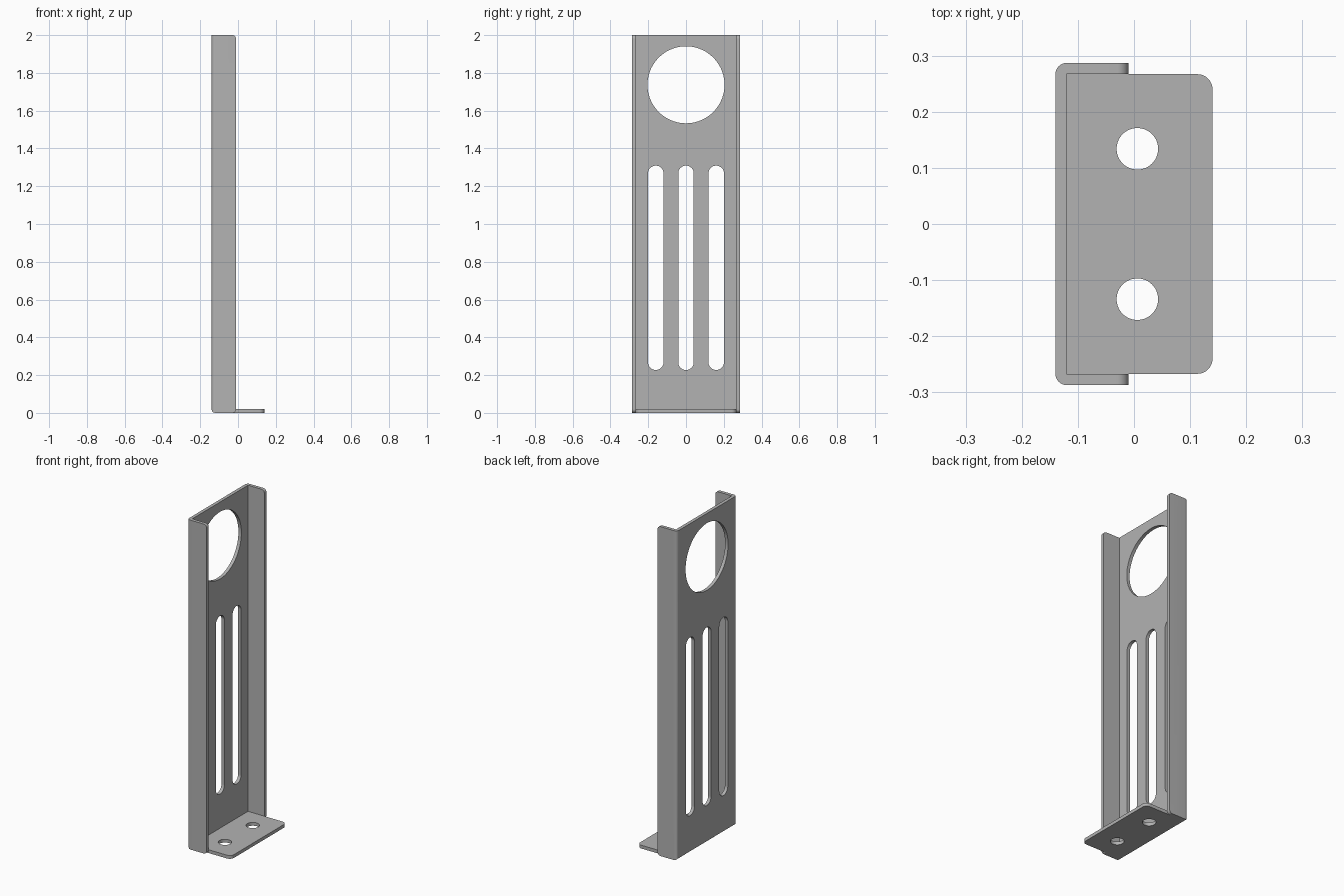
import bpy, bmesh, math
from mathutils import Vector

cube = bpy.data.objects.get("Cube")
if cube:
    bpy.data.objects.remove(cube, do_unlink=True)

grey = bpy.data.materials.new("sheet metal grey")
grey.use_nodes = True
COLOUR = (0.45, 0.45, 0.45, 1)
grey.diffuse_color = COLOUR
grey.node_tree.nodes["Principled BSDF"].inputs["Base Color"].default_value = COLOUR

PLACE = {"x": lambda u, v, w: (w, u, v),
         "y": lambda u, v, w: (u, w, v),
         "z": lambda u, v, w: (u, v, w)}


def outline(corners, steps=8):
    """Right-angled outline; every corner is (u, v, fillet radius)."""
    pts = []
    for i, (u, v, r) in enumerate(corners):
        p = Vector((u, v))
        if r == 0:
            pts.append(p)
            continue
        a = (Vector(corners[i - 1][:2]) - p).normalized()
        b = (Vector(corners[(i + 1) % len(corners)][:2]) - p).normalized()
        centre = p + (a + b) * r
        for k in range(steps + 1):
            t = math.pi / 2 * k / steps
            pts.append(centre - (b * math.cos(t) + a * math.sin(t)) * r)
    return pts


def box(u0, u1, v0, v1, radii):
    """Rectangle corners, anticlockwise from the lower left."""
    return [(u, v, r) for (u, v), r in
            zip(((u0, v0), (u1, v0), (u1, v1), (u0, v1)), radii)]


def prism(name, pts, axis, low, high):
    bm = bmesh.new()
    face = bm.faces.new([bm.verts.new(PLACE[axis](p.x, p.y, low)) for p in pts])
    bmesh.ops.remove_doubles(bm, verts=bm.verts, dist=1e-5)
    face = bm.faces[:][0]
    top = bmesh.ops.extrude_face_region(bm, geom=[face], use_keep_orig=True)["geom"]
    shift = Vector(PLACE[axis](0, 0, high - low))
    bmesh.ops.translate(bm, vec=shift, verts=[g for g in top if isinstance(g, bmesh.types.BMVert)])
    bmesh.ops.recalc_face_normals(bm, faces=bm.faces)
    mesh = bpy.data.meshes.new(name)
    bm.to_mesh(mesh)
    bm.free()
    mesh.materials.append(grey)
    obj = bpy.data.objects.new(name, mesh)
    bpy.context.collection.objects.link(obj)
    return obj


def select(obj):
    bpy.ops.object.select_all(action="DESELECT")
    obj.select_set(True)
    bpy.context.view_layer.objects.active = obj


def combine(target, tool, operation):
    select(target)
    mod = target.modifiers.new("cut", "BOOLEAN")
    mod.operation, mod.solver, mod.object = operation, "EXACT", tool
    bpy.ops.object.modifier_apply(modifier=mod.name)
    bpy.data.objects.remove(tool, do_unlink=True)


def drill(target, axis, u, v, half_u, half_v, low, high):
    """Round hole or round-ended slot."""
    r = min(half_u, half_v)
    corners = box(u - half_u, u + half_u, v - half_v, v + half_v, [r] * 4)
    combine(target, prism("cutter", outline(corners, 14), axis, low, high), "DIFFERENCE")


BACK, INNER, LIP, FRONT = -0.14, -0.12, -0.01, 0.14
WIDE, CLEAR, BEND = 0.287, 0.267, 0.02

# Upright channel: back plate with two side flanges
channel = prism("upright_channel", outline([
    (LIP, -WIDE, 0), (LIP, -CLEAR, 0), (INNER, -CLEAR, 0), (INNER, CLEAR, 0),
    (LIP, CLEAR, 0), (LIP, WIDE, 0), (BACK, WIDE, BEND), (BACK, -WIDE, BEND)]),
    "z", 0, 2)

# Rounded flange corners and lower bend
side = outline(box(BACK, LIP, 0, 2, (BEND, BEND, BEND, 0)))
combine(channel, prism("side_trim", side, "y", -0.4, 0.4), "INTERSECT")

# Large round opening and three vertical slots
drill(channel, "x", 0, 1.737, 0.204, 0.204, -0.2, -0.1)
for y in (-0.16, 0, 0.16):
    drill(channel, "x", y, 0.768, 0.041, 0.541, -0.2, -0.1)

# Foot plate with two screw holes
foot = prism("foot_plate", outline(box(INNER, FRONT, -CLEAR, CLEAR, (0, 0.027, 0.027, 0))),
             "z", 0, 0.02)
for y in (-0.134, 0.134):
    drill(foot, "z", 0.006, y, 0.037, 0.037, -0.1, 0.1)

for obj in (channel, foot):
    select(obj)
    bpy.ops.object.shade_smooth_by_angle(angle=math.radians(30))
